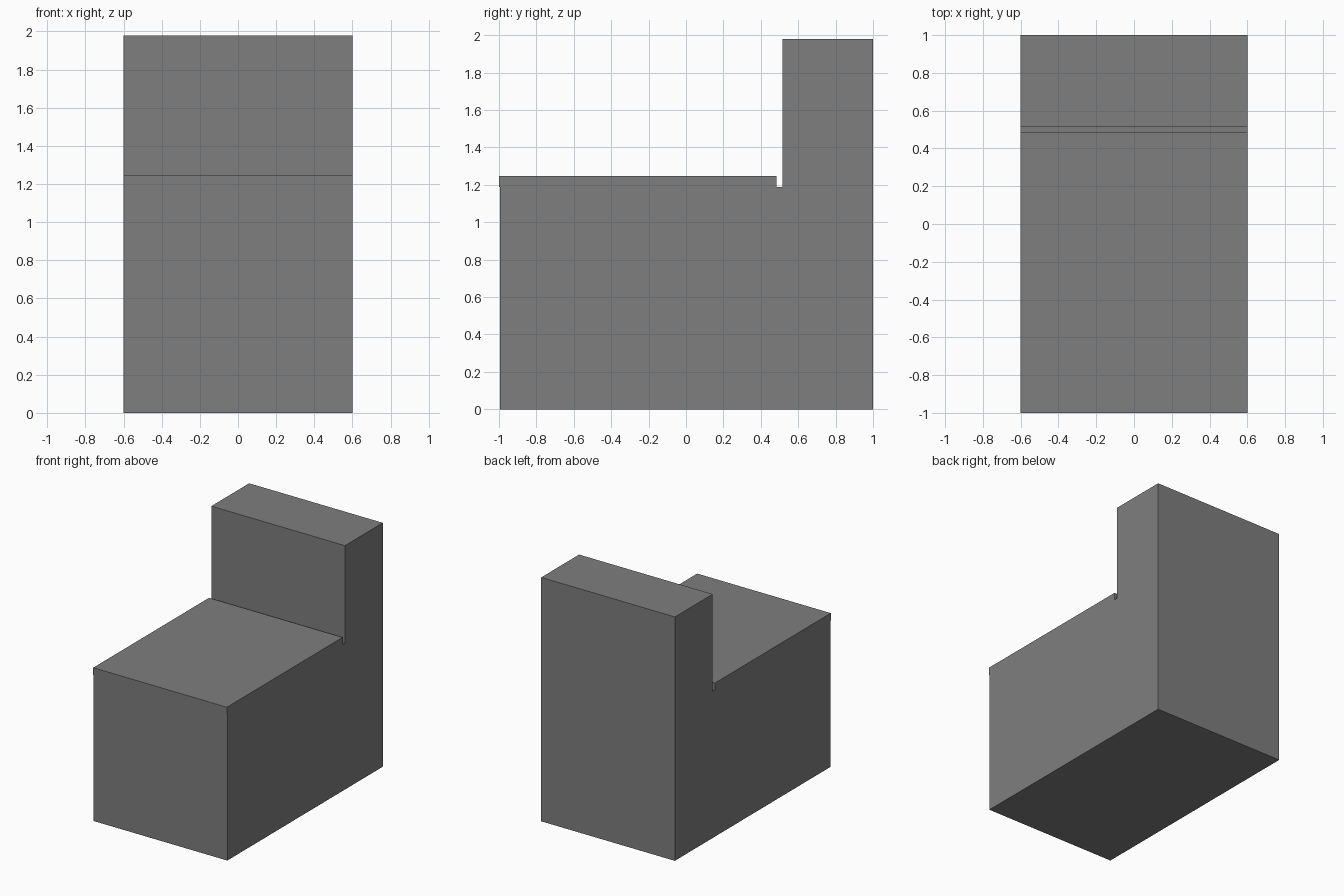
import bpy, bmesh

if "Cube" in bpy.data.objects:
    bpy.data.objects.remove(bpy.data.objects["Cube"])

HALF_WIDTH = 0.6

# Side outline (y, z): base, overhanging seat lip, narrow groove, upright back
PROFILE = [
    (-0.994, 0.0), (1.0, 0.0), (1.0, 1.98), (0.515, 1.98),
    (0.515, 1.187), (0.485, 1.187), (0.485, 1.247),
    (-1.0, 1.247), (-1.0, 1.187), (-0.994, 1.187),
]


def extrude_profile(name, profile, half_width):
    """Sweep a closed side outline across the full width."""
    bm = bmesh.new()
    face = bm.faces.new([bm.verts.new((-half_width, y, z)) for y, z in profile])
    swept = bmesh.ops.extrude_face_region(bm, geom=[face], use_keep_orig=True)
    verts = [v for v in swept["geom"] if isinstance(v, bmesh.types.BMVert)]
    bmesh.ops.translate(bm, verts=verts, vec=(2 * half_width, 0, 0))
    bmesh.ops.recalc_face_normals(bm, faces=bm.faces)
    mesh = bpy.data.meshes.new(name)
    bm.to_mesh(mesh)
    bm.free()
    obj = bpy.data.objects.new(name, mesh)
    bpy.context.collection.objects.link(obj)
    return obj


# Stepped block with seat and backrest, in dark grey
block = extrude_profile("seat_block", PROFILE, HALF_WIDTH)
grey = bpy.data.materials.new("dark_grey")
grey.diffuse_color = (0.21, 0.21, 0.21, 1.0)
grey.use_nodes = True
grey.node_tree.nodes["Principled BSDF"].inputs["Base Color"].default_value = grey.diffuse_color
block.data.materials.append(grey)
